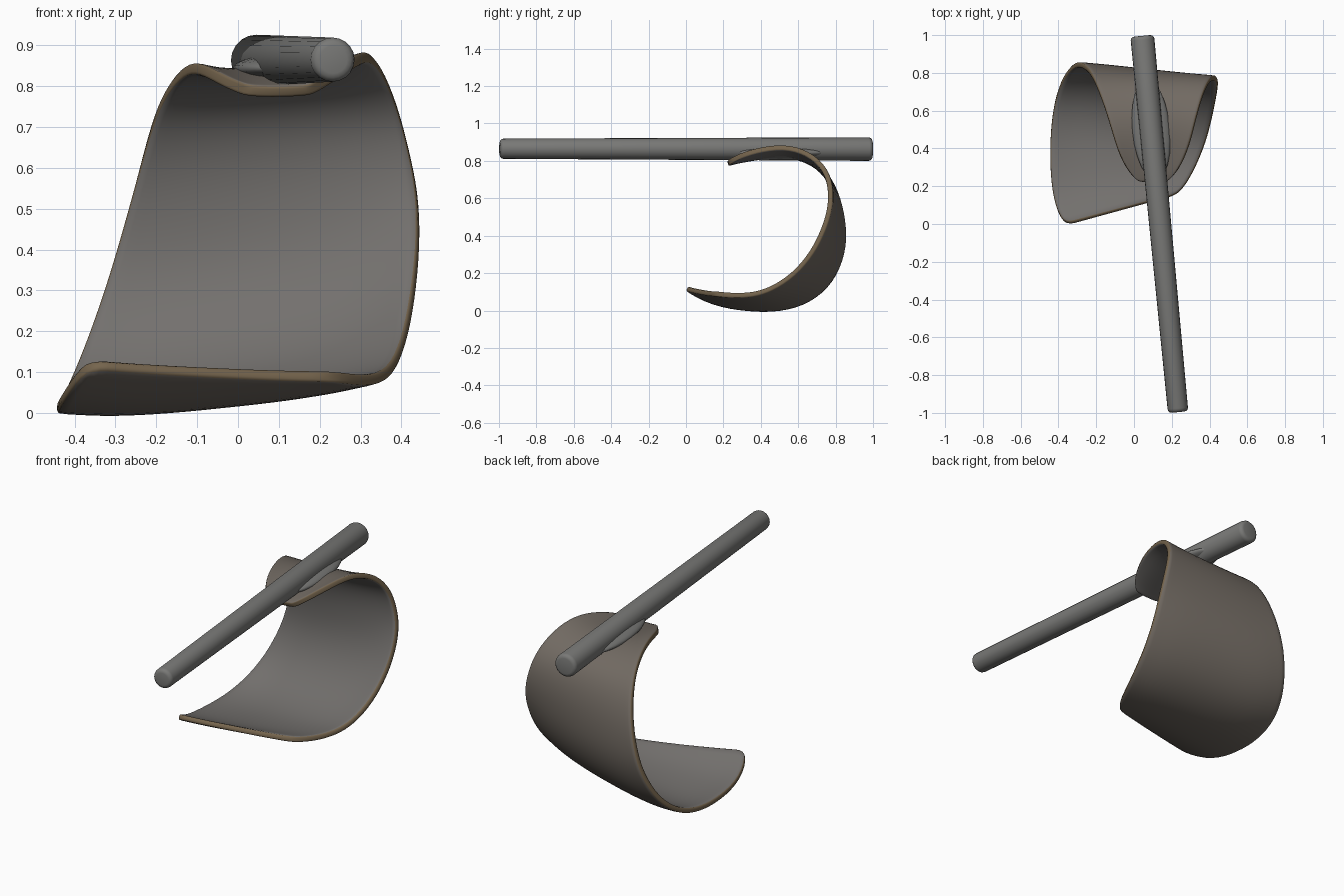
import bpy, bmesh
from mathutils import Vector

if "Cube" in bpy.data.objects:
    bpy.data.objects.remove(bpy.data.objects["Cube"])


def material(name, rgb):
    m = bpy.data.materials.new(name)
    m.diffuse_color = (*rgb, 1)
    m.use_nodes = True
    m.node_tree.nodes["Principled BSDF"].inputs["Base Color"].default_value = m.diffuse_color
    return m


def add_object(name, bm, *mats):
    mesh = bpy.data.meshes.new(name)
    bm.to_mesh(mesh)
    bm.free()
    for m in mats:
        mesh.materials.append(m)
    for p in mesh.polygons:
        p.use_smooth = True
    ob = bpy.data.objects.new(name, mesh)
    bpy.context.collection.objects.link(ob)
    return ob


outer = material("outer_brown_grey", (.165, .143, .122))
inner = material("inner_grey", (.172, .163, .155))
rim = material("rim_brown", (.18, .13, .075))
grey = material("handle_grey", (.19, .19, .183))

# Curved blade: left and right edge paths, and the bulge (y, z) at mid-width
left = [(-.375, -.015, .11), (-.43, .13, .025), (-.446, .32, -.002), (-.442, .5, -.004),
        (-.42, .665, .038), (-.375, .79, .145), (-.322, .855, .30), (-.282, .862, .44),
        (-.24, .832, .60), (-.205, .765, .74), (-.165, .66, .82), (-.12, .52, .862),
        (-.08, .38, .855), (-.03, .28, .825), (.02, .225, .805)]
right = [(.24, .155, .075), (.305, .255, .065), (.353, .36, .07), (.39, .46, .10),
         (.42, .585, .18), (.44, .69, .305), (.448, .75, .43), (.442, .785, .54),
         (.42, .79, .64), (.395, .77, .74), (.36, .695, .835), (.322, .56, .892),
         (.287, .41, .88), (.23, .28, .84), (.18, .225, .805)]
bulge = [(0, -.005), (0, -.015), (0, -.025), (.01, -.037), (.025, -.035),
         (.025, -.02), (.015, -.01), (0, 0), (0, 0), (0, 0),
         (0, -.01), (0, -.022), (0, -.03), (-.015, -.018), (-.005, -.005)]
N = 8
bm = bmesh.new()
rows = []
for a, b, (dy, dz) in zip(left, right, bulge):
    row = []
    for i in range(N + 1):
        t = i / N
        full = 1 - (2 * t - 1) ** 2 * (.4 + .6 * (2 * t - 1) ** 2)
        row.append(bm.verts.new(Vector(a).lerp(Vector(b), t) + Vector((0, dy, dz)) * full))
    rows.append(row)
for r0, r1 in zip(rows, rows[1:]):
    for i in range(N):
        bm.faces.new((r0[i], r0[i + 1], r1[i + 1], r1[i]))
blade = add_object("curved_blade", bm, inner, outer, rim)
solid = blade.modifiers.new("thickness", 'SOLIDIFY')
solid.thickness = .029
solid.offset = 1
solid.material_offset = 1
solid.material_offset_rim = 2
solid.edge_crease_inner = solid.edge_crease_outer = .45
sub = blade.modifiers.new("round", 'SUBSURF')
sub.levels = sub.render_levels = 2

# Tapered round handle with softened ends
back, front = Vector((.043, 1, .863)), Vector((.234, -1, .865))
axis = front - back
bm = bmesh.new()
bmesh.ops.create_cone(bm, cap_ends=True, segments=20, radius1=.063, radius2=.054,
                      depth=axis.length - .008)
ends = [e for e in bm.edges if abs(e.verts[0].co.z - e.verts[1].co.z) < .01]
bmesh.ops.bevel(bm, geom=ends, offset=.02, segments=3, profile=.5, affect='EDGES')
turn = axis.to_track_quat('Z', 'Y')
bm.transform(turn.to_matrix().to_4x4())
bmesh.ops.translate(bm, verts=bm.verts, vec=(back + front) / 2)
add_object("handle", bm, grey)

# Soft fillet where the handle merges into the blade
bm = bmesh.new()
bmesh.ops.create_uvsphere(bm, u_segments=24, v_segments=12, radius=1)
bmesh.ops.scale(bm, verts=bm.verts, vec=(.10, .032, .27))
bm.transform(turn.to_matrix().to_4x4())
bmesh.ops.translate(bm, verts=bm.verts, vec=back.lerp(front, .25) + Vector((0, 0, -.02)))
add_object("handle_fillet", bm, grey)
